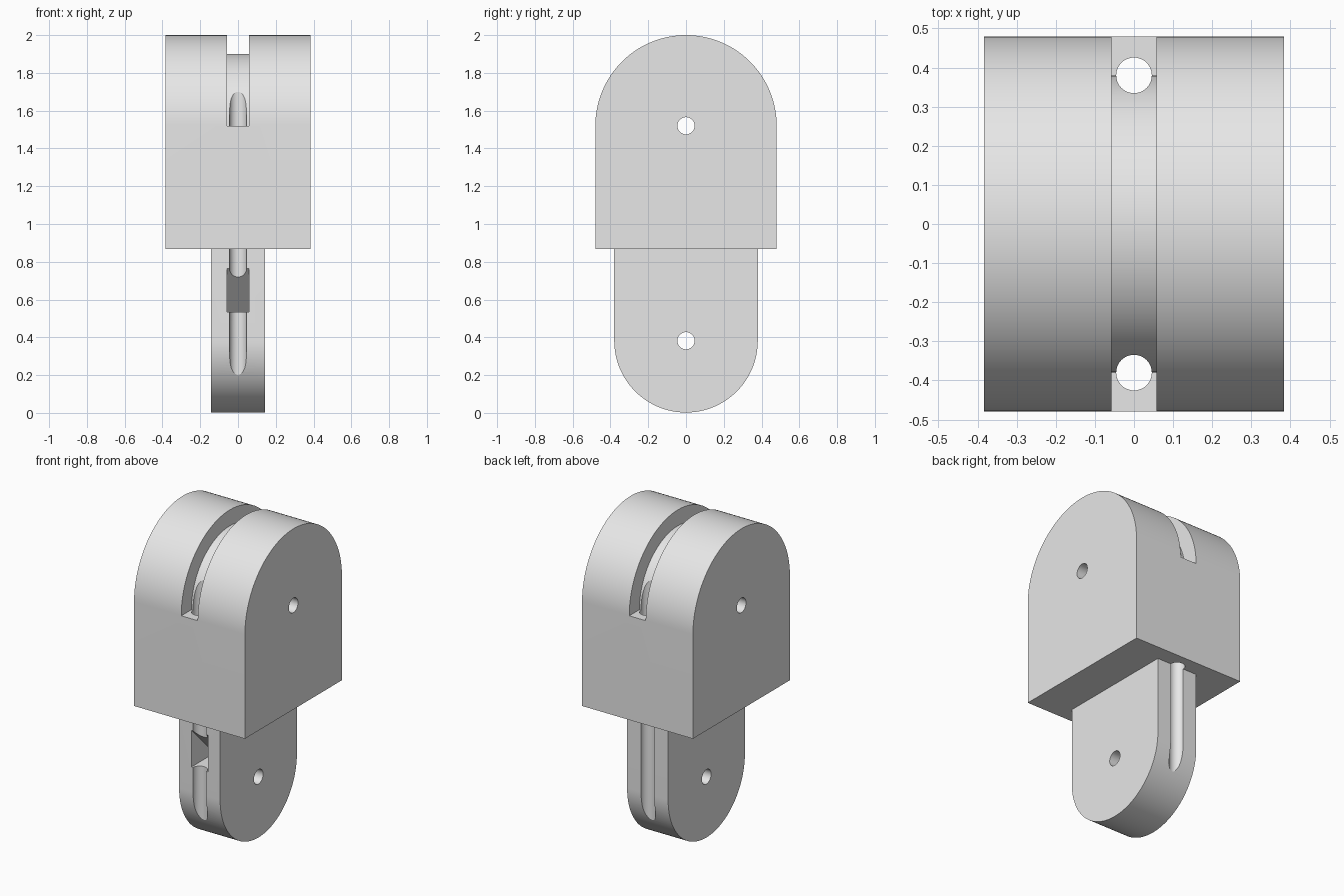
import bpy
import bmesh
from math import cos, sin, pi, radians

cube = bpy.data.objects.get("Cube")
if cube:
    bpy.data.objects.remove(cube, do_unlink=True)

# Main dimensions
HEAD_R, HEAD_W, HEAD_Z = 0.48, 0.384, 1.52
TAIL_R, TAIL_W, TAIL_Z = 0.38, 0.142, 0.382
STEP_Z = 0.868
SLOT_W = 0.057
HOLE_R = 0.0455
SEGMENTS = 64

grey = bpy.data.materials.new("plain_grey")
grey.use_nodes = True
grey.diffuse_color = (0.8, 0.8, 0.8, 1)
grey.node_tree.nodes["Principled BSDF"].inputs["Base Color"].default_value = grey.diffuse_color


def arc(radius, z, start, end):
    """Points (y, z) along an arc, angles in radians."""
    step = (end - start) / SEGMENTS
    return [(radius * cos(start + i * step), z + radius * sin(start + i * step))
            for i in range(SEGMENTS + 1)]


def extrude_profile(name, points, half_width):
    """Solid made by sweeping a (y, z) outline along x."""
    bm = bmesh.new()
    face = bm.faces.new([bm.verts.new((-half_width, y, z)) for y, z in points])
    swept = bmesh.ops.extrude_face_region(bm, geom=[face])["geom"]
    verts = [v for v in swept if isinstance(v, bmesh.types.BMVert)]
    bmesh.ops.translate(bm, verts=verts, vec=(2 * half_width, 0, 0))
    bmesh.ops.recalc_face_normals(bm, faces=bm.faces)
    mesh = bpy.data.meshes.new(name)
    bm.to_mesh(mesh)
    bm.free()
    mesh.materials.append(grey)
    obj = bpy.data.objects.new(name, mesh)
    bpy.context.collection.objects.link(obj)
    return obj


def drill(name, location, rotation=(0, 0, 0)):
    """Long cylinder used to bore a hole."""
    bpy.ops.mesh.primitive_cylinder_add(vertices=48, radius=HOLE_R, depth=6,
                                        location=location, rotation=rotation)
    obj = bpy.context.object
    obj.name = name
    obj.data.materials.append(grey)
    return obj


def combine(target, tool, operation):
    """Apply a boolean and discard the tool."""
    tool.hide_render = True
    mod = target.modifiers.new("boolean", 'BOOLEAN')
    mod.object, mod.operation, mod.solver = tool, operation, 'EXACT'
    bpy.context.view_layer.update()
    graph = bpy.context.evaluated_depsgraph_get()
    mesh = bpy.data.meshes.new_from_object(target.evaluated_get(graph))
    target.modifiers.clear()
    target.data = mesh
    bpy.data.objects.remove(tool, do_unlink=True)


# Wide head with rounded top
link = extrude_profile(
    "pivot_link",
    arc(HEAD_R, HEAD_Z, 0, pi) + [(-HEAD_R, STEP_Z), (HEAD_R, STEP_Z)], HEAD_W)

# Narrow tail with rounded bottom, joined into the head
tail = extrude_profile(
    "tail", arc(TAIL_R, TAIL_Z, pi, 2 * pi) + [(TAIL_R, 1.0), (-TAIL_R, 1.0)], TAIL_W)
combine(link, tail, 'UNION')

# Curved cord groove over the head
groove = extrude_profile(
    "groove_cutter",
    arc(0.6, HEAD_Z, 0, pi) + arc(TAIL_R, HEAD_Z, pi, 0), SLOT_W)
combine(link, groove, 'DIFFERENCE')

# Wedge pocket in the front of the tail
pocket = extrude_profile(
    "pocket_cutter", [(-0.15, 0.535), (-0.45, 0.535), (-0.45, 0.835)], SLOT_W)
combine(link, pocket, 'DIFFERENCE')

# Vertical cord holes front and back
for side in (-1, 1):
    combine(link, drill("cord_cutter", (0, side * TAIL_R, 1)), 'DIFFERENCE')

# Pivot holes across the head and tail
for z in (HEAD_Z, TAIL_Z):
    combine(link, drill("pivot_cutter", (0, 0, z), (0, pi / 2, 0)), 'DIFFERENCE')

# Smooth curves, sharp corners
bpy.ops.object.select_all(action='DESELECT')
link.select_set(True)
bpy.context.view_layer.objects.active = link
bpy.ops.object.shade_smooth_by_angle(angle=radians(25))
